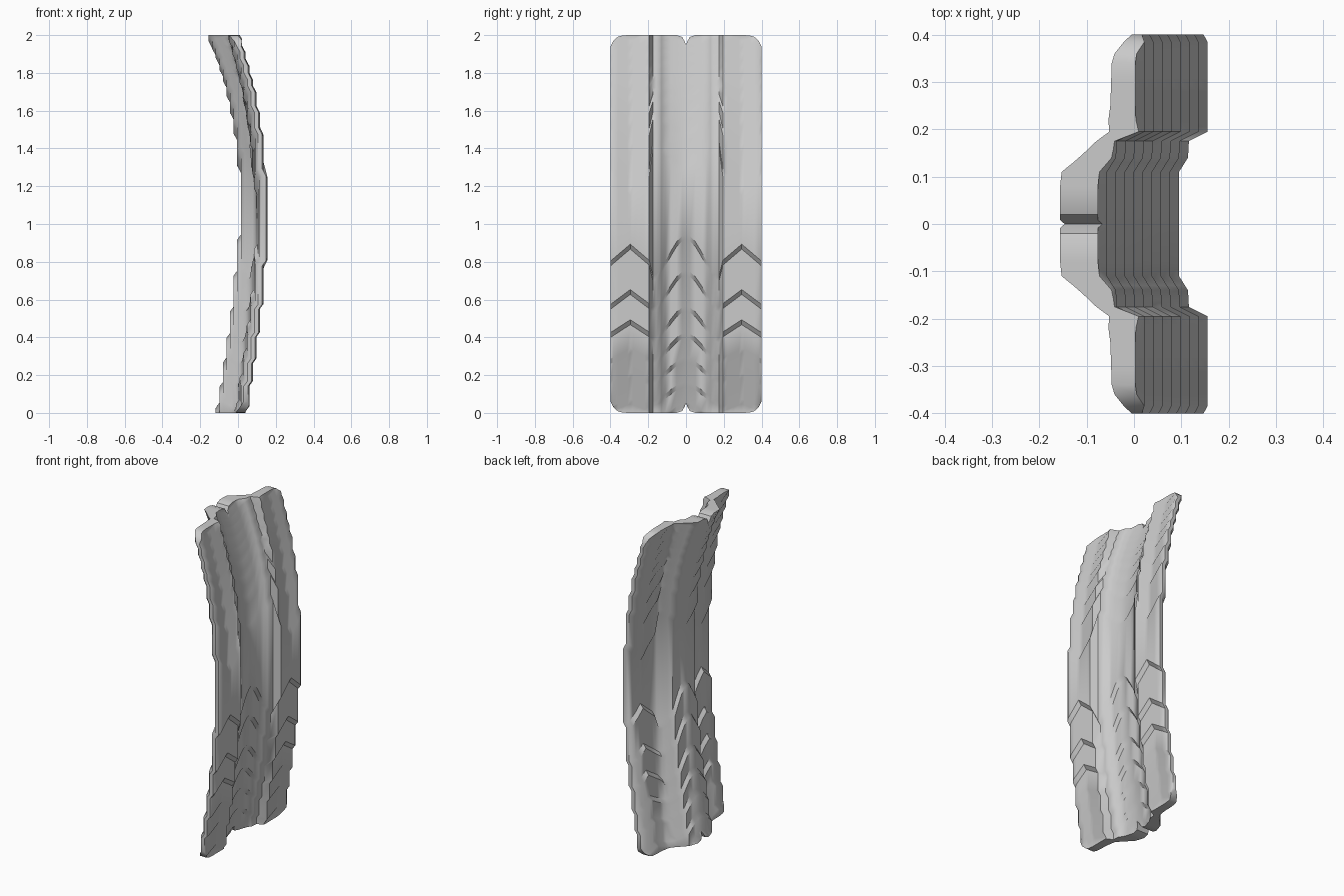
import bpy
import bmesh
import math

cube = bpy.data.objects.get("Cube")
if cube:
    bpy.data.objects.remove(cube, do_unlink=True)

STEP_HEIGHT = 0.019
GROOVE = 0.185     # boundary between centre channel and side ribs

# Cross-section, from the middle outwards as (distance from middle, value)
OUTER = [(0, .095), (.11, .095), (.14, .114), (.175, .116), (.195, .155), (.385, .155), (.4, .147)]
INNER = [(0, .015), (.11, .015), (.13, .035), (.19, .092), (.25, .102), (.34, .105), (.385, .112), (.4, .125)]
# How far each end is trimmed: a notch in the middle and rounded corners
TRIM = [(0, .05), (.008, .032), (.02, .01), (.05, 0), (.33, 0), (.36, .008), (.385, .03), (.4, .06)]
COLUMNS = [0, .008, .02, .05, .08, .11, .13, .14, .158, .175, .195, .22,
           .25, .28, .295, .31, .34, .36, .385, .4]

# Heights of the terrace steps at the tip of each chevron
CENTRE_LOW = [.93, .74, .55, .41, .28, .15, .04, -.1, -.2]
CENTRE_HIGH = [1.29, 1.46, 1.57, 1.66, 1.74, 1.8, 1.86, 1.91, 1.95]
SIDE_LOW = [.88, .64, .48, .33, .2, .06, -.1, -.2, -.3]
SIDE_HIGH = [1.17, 1.4, 1.53, 1.65, 1.73, 1.81, 1.88, 1.95, 2.1]


def interpolate(table, d):
    for (a, va), (b, vb) in zip(table, table[1:]):
        if d <= b:
            return va + (vb - va) * (d - a) / (b - a)
    return table[-1][1]


def terrace_steps(d):
    """Centre height and half width of every step in one column."""
    if d < GROOVE:
        low, high = CENTRE_LOW, CENTRE_HIGH
        arch = (1 - math.cos(math.pi * d / GROOVE)) / 2
        drop_low, drop_high = .22, .13
    else:
        low, high = SIDE_LOW, SIDE_HIGH
        arch = abs(d - .295) / .1
        drop_low, drop_high = .085, .1
    lower, upper = [], []
    for k in range(len(low)):
        fade = max(.45, 1 - .12 * k)
        lower.append((low[k] - arch * drop_low * fade, .013))
        upper.append((high[k] + arch * drop_high * fade, .018))
    return lower, upper


def bend(z, lower, upper):
    """Backward shift of the sheet at a height, as a sum of short ramps."""
    total = 0
    for centre, half in lower:
        total += min(1, max(0, (centre + half - z) / (2 * half)))
    for centre, half in upper:
        total += min(1, max(0, (z - centre + half) / (2 * half)))
    return -STEP_HEIGHT * total


def make_column(bm, y):
    """One strip of outer and inner vertices from bottom to top."""
    d = abs(y)
    lower, upper = terrace_steps(d)
    bottom = interpolate(TRIM, d)
    top = 2 - bottom
    heights = [bottom, top]
    for centre, half in lower + upper:
        heights += [centre - half, centre + half]
    heights = sorted(min(top, max(bottom, z)) for z in heights)
    outer, inner = [], []
    for z in heights:
        shift = bend(z, lower, upper)
        outer.append(bm.verts.new((interpolate(OUTER, d) + shift, y, z)))
        inner.append(bm.verts.new((interpolate(INNER, d) + shift, y, z)))
    return outer, inner


# Terraced sheet with both skins and closed rims
bm = bmesh.new()
positions = [-d for d in reversed(COLUMNS[1:])] + COLUMNS
strips = [make_column(bm, y) for y in positions]
rows = len(strips[0][0])
for (o1, n1), (o2, n2) in zip(strips, strips[1:]):
    for r in range(rows - 1):
        bm.faces.new((o1[r], o2[r], o2[r + 1], o1[r + 1]))
        bm.faces.new((n1[r], n1[r + 1], n2[r + 1], n2[r]))
    bm.faces.new((o1[0], n1[0], n2[0], o2[0]))
    bm.faces.new((o1[-1], o2[-1], n2[-1], n1[-1]))
for outer, inner in (strips[0], strips[-1]):
    for r in range(rows - 1):
        bm.faces.new((outer[r], outer[r + 1], inner[r + 1], inner[r]))
bmesh.ops.remove_doubles(bm, verts=bm.verts, dist=.0001)
bmesh.ops.recalc_face_normals(bm, faces=bm.faces)

mesh = bpy.data.meshes.new("curved_panel")
bm.to_mesh(mesh)
bm.free()
panel = bpy.data.objects.new("curved_panel", mesh)
bpy.context.collection.objects.link(panel)

# Plain grey finish
grey = bpy.data.materials.new("light_grey")
grey.use_nodes = True
colour = (.6, .6, .6, 1)
grey.diffuse_color = colour
grey.node_tree.nodes["Principled BSDF"].inputs["Base Color"].default_value = colour
mesh.materials.append(grey)

bpy.ops.object.select_all(action='DESELECT')
panel.select_set(True)
bpy.context.view_layer.objects.active = panel
bpy.ops.object.shade_smooth_by_angle(angle=math.radians(40))
